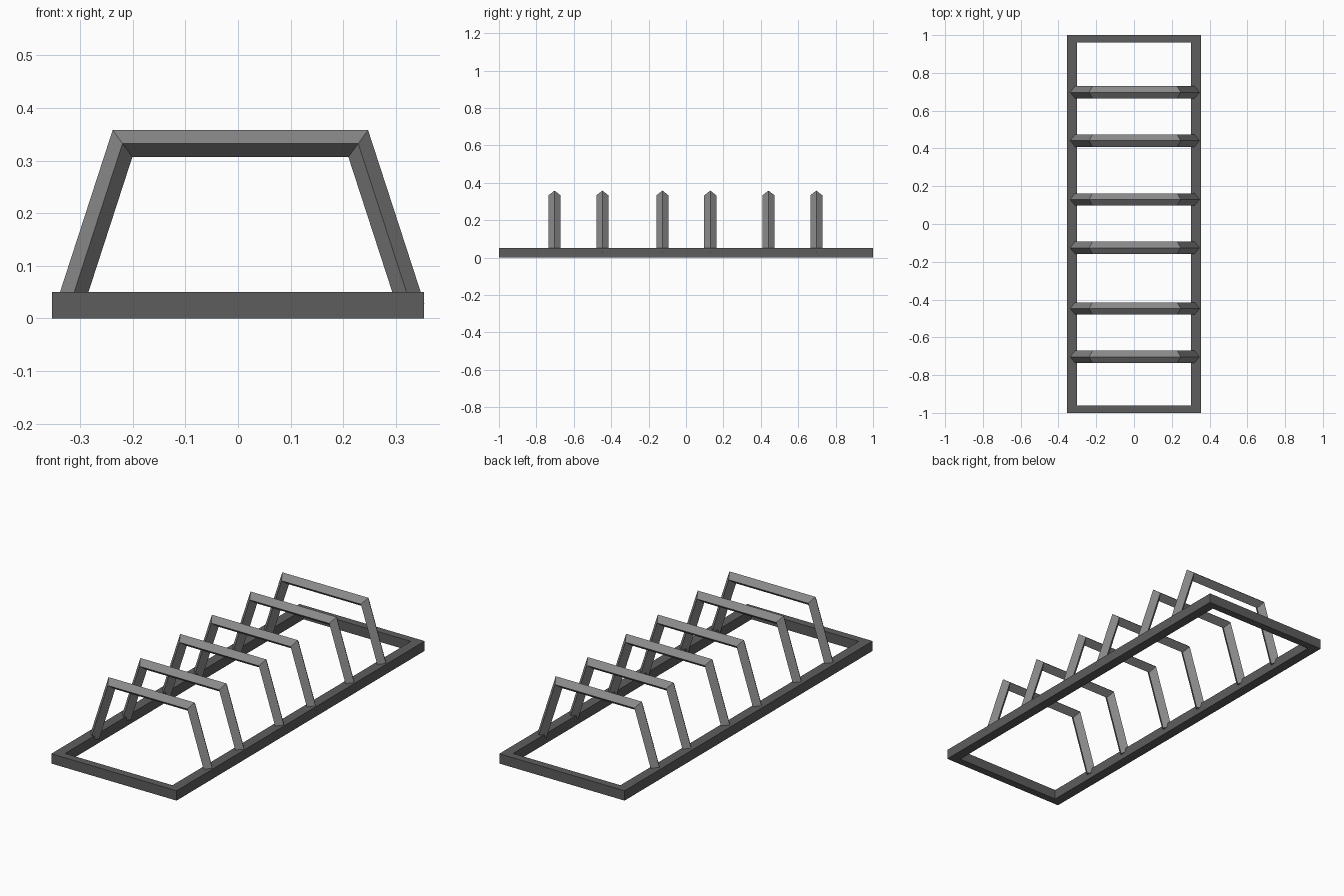
import bpy, bmesh, math

if "Cube" in bpy.data.objects:
    bpy.data.objects.remove(bpy.data.objects["Cube"])


def material(name, value):
    m = bpy.data.materials.new(name)
    m.diffuse_color = (value, value, value, 1)
    m.use_nodes = True
    m.node_tree.nodes["Principled BSDF"].inputs["Base Color"].default_value = m.diffuse_color
    return m


base_grey = material("dark grey", 0.11)
hoop_grey = material("mid grey", 0.25)


def finish(bm, name, mat):
    bmesh.ops.recalc_face_normals(bm, faces=bm.faces)
    mesh = bpy.data.meshes.new(name)
    bm.to_mesh(mesh)
    bm.free()
    mesh.materials.append(mat)
    ob = bpy.data.objects.new(name, mesh)
    bpy.context.collection.objects.link(ob)
    return ob


# Rectangular base frame: a ring of quads between outer and inner outlines
def base_frame(ox, oy, ix, iy, h):
    bm = bmesh.new()
    corners = [(-1, -1), (1, -1), (1, 1), (-1, 1)]
    rings = [[bm.verts.new((sx * x, sy * y, z)) for sx, sy in corners]
             for x, y, z in [(ox, oy, 0), (ox, oy, h), (ix, iy, h), (ix, iy, 0)]]
    for a, b in zip(rings, rings[1:] + rings[:1]):
        for i in range(4):
            j = (i + 1) % 4
            bm.faces.new((a[i], a[j], b[j], b[i]))
    return finish(bm, "base_frame", base_grey)


base_frame(0.3535, 1.0, 0.303, 0.961, 0.05)

# Hoop: diamond bar swept along a mitred trapezoid path
CX = 0.0045                  # hoops sit slightly right of centre
TOP_X, TOP_Z = 0.224, 0.3325
FOOT_Z = 0.028               # feet are sunk into the base
SLOPE = 0.325
R, HALF_Y = 0.0257, 0.0325   # diamond half sizes
FOOT_X = TOP_X + SLOPE * (TOP_Z - FOOT_Z)
MITRE = R * math.tan(math.atan(1 / SLOPE) / 2)
CUT = R * math.sqrt(1 + SLOPE ** 2)


def hoop(name, y):
    bm = bmesh.new()
    # path points with the outward mitre offset at each
    path = [(-FOOT_X, FOOT_Z, -CUT, 0), (-TOP_X, TOP_Z, -MITRE, R),
            (TOP_X, TOP_Z, MITRE, R), (FOOT_X, FOOT_Z, CUT, 0)]
    rings = []
    for x, z, dx, dz in path:
        rings.append([bm.verts.new((CX + x + s * dx, y + t * HALF_Y, z + s * dz))
                      for s, t in [(1, 0), (0, 1), (-1, 0), (0, -1)]])
    for a, b in zip(rings, rings[1:]):
        for i in range(4):
            j = (i + 1) % 4
            bm.faces.new((a[i], a[j], b[j], b[i]))
    bm.faces.new(rings[0])
    bm.faces.new(rings[-1])
    return finish(bm, name, hoop_grey)


# Three pairs of hoops along the frame
for n, y in enumerate((-0.703, -0.447, -0.126, 0.130, 0.441, 0.697), 1):
    hoop(f"hoop_{n}", y)
